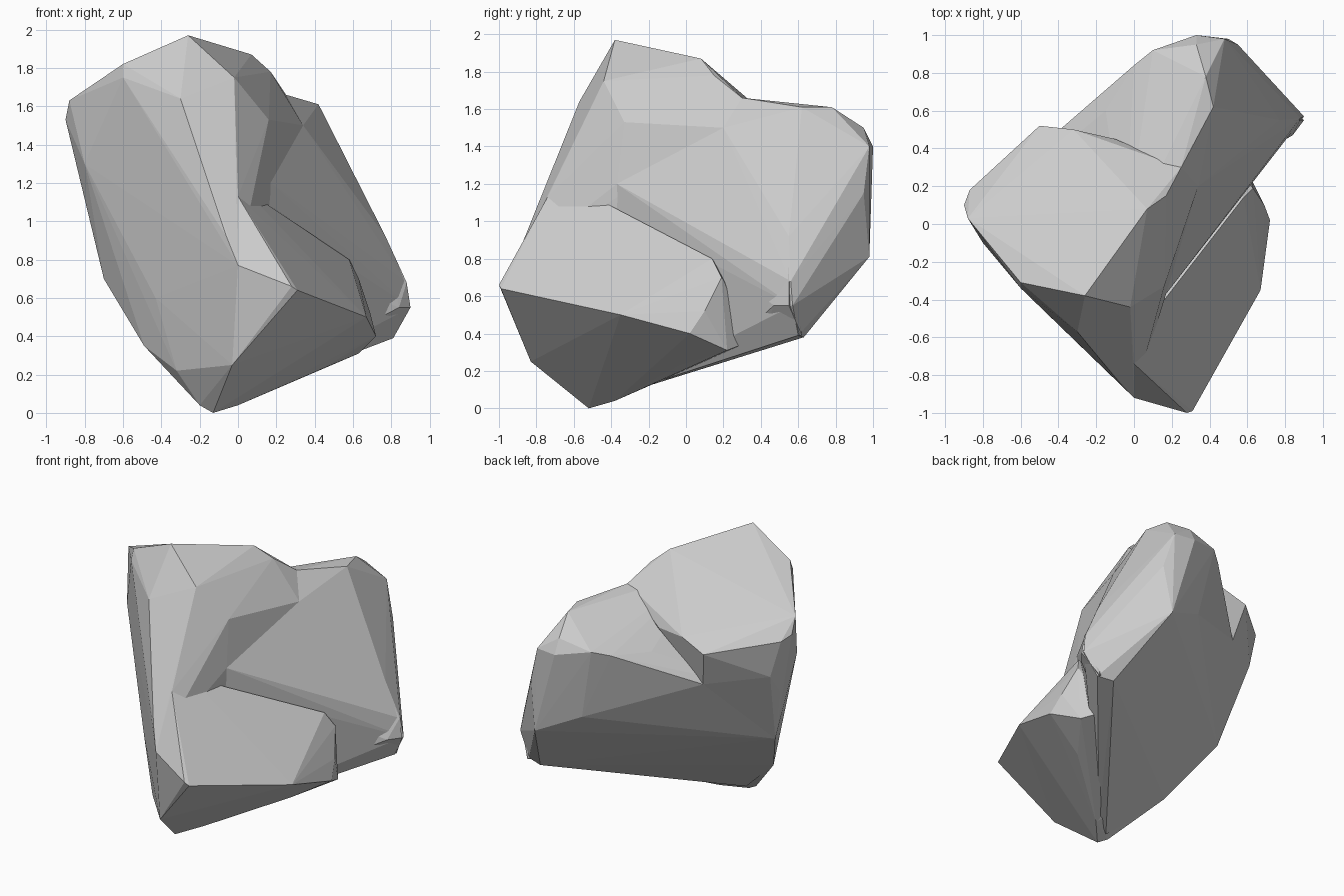
import bpy
import bmesh

# One plain stone colour
stone = bpy.data.materials.new("stone_grey")
stone.diffuse_color = (0.6, 0.6, 0.6, 1.0)


def boulder(name, points):
    """Flat-faceted convex chunk wrapped around a few corner points."""
    bm = bmesh.new()
    for p in points:
        bm.verts.new(p)
    bmesh.ops.convex_hull(bm, input=bm.verts[:])
    bmesh.ops.delete(bm, geom=[v for v in bm.verts if not v.link_faces], context='VERTS')
    bmesh.ops.recalc_face_normals(bm, faces=bm.faces[:])
    mesh = bpy.data.meshes.new(name)
    bm.to_mesh(mesh)
    bm.free()
    mesh.materials.append(stone)
    obj = bpy.data.objects.new(name, mesh)
    bpy.context.collection.objects.link(obj)
    return obj


# Tall front-left block with the flat vertical face and the peak
front_block = boulder("rock", [
    (-.90, .10, 1.53), (-.88, .03, 1.63), (-.87, .18, 1.50), (-.50, .52, 1.44),
    (-.32, .50, 1.51), (-.60, -.31, 1.82), (-.60, -.34, 1.75), (-.26, -.38, 1.97),
    (-.10, -.13, 1.91), (.07, .08, 1.87), (.17, .15, 1.78), (.25, .30, 1.66),
    (.34, .20, 1.50), (-.10, .45, 1.50), (-.30, -.57, 1.64), (-.06, -.86, .92),
    (0, -.92, .77), (0, -.74, 1.13), (-.02, -.44, 1.75), (.03, -.57, 1.17),
    (.16, -.33, 1.53), (.17, -.37, 1.20), (-.45, .45, 1.19), (-.80, .20, 1.24),
    (-.80, -.10, 1.30), (-.79, .07, 1.08), (-.70, 0, .70), (-.49, -.28, .35),
    (-.43, -.44, .60), (-.32, -.50, .22), (-.03, -.83, .25), (-.20, -.50, .04),
    (-.13, -.52, 0), (0, -.38, .04),
])

# Leaning slab reaching to the back right
back_slab = boulder("back_slab", [
    (-.05, -.10, 1.68), (.25, .30, 1.66), (.34, .20, 1.50), (.17, -.37, 1.20),
    (.04, -.52, 1.12), (.42, .62, 1.61), (.38, .78, 1.61), (.33, .85, 1.54),
    (.33, .95, 1.50), (.33, 1.0, 1.40), (.10, .92, 1.45), (0, .84, 1.42),
    (-.15, .60, 1.40), (.55, .95, 1.15), (.48, .98, 1.40), (.50, .98, .81),
    (.20, .88, .95), (-.10, .64, 1.18), (.54, .78, 1.30), (.77, .55, .92),
    (.88, .56, .68), (.90, .57, .55), (.81, .60, .39), (.70, .63, .38),
    (.40, .07, 1.05), (-.45, .45, 1.19), (-.79, .07, 1.08), (-.70, 0, .70),
    (-.49, -.28, .35), (-.15, -.46, .04), (0, -.35, .08),
])

# Pointed foot at the right end of the slab
foot = boulder("foot", [
    (.88, .55, .68), (.90, .55, .55), (.81, .62, .39), (.84, .47, .55),
    (.67, .37, .46), (.62, .40, .36), (.50, .50, .50), (.70, .52, .92),
    (.76, .55, .92), (.53, .30, .68),
])

# Lower ledge sloping out to the right, below the crack
ledge = boulder("ledge", [
    (0, -.74, 1.13), (.03, -.57, 1.17), (0, -.92, .77), (.28, -1.0, .66),
    (.31, -.99, .64), (.67, -.35, .50), (.72, .02, .40), (.69, .10, .52),
    (.63, .19, .70), (.58, .14, .80), (.38, -.15, .92), (-.03, -.83, .25),
    (-.13, -.52, 0), (0, -.38, .04), (.16, -.28, .13), (.44, -.04, .23),
    (.63, .22, .31), (.50, .35, .36), (.45, .30, .55), (.25, .10, .45),
    (.18, -.10, .90), (0, -.10, .50),
])

# Fuse the chunks into one rock
chunks = (back_slab, foot, ledge)
for chunk in chunks:
    mod = front_block.modifiers.new("fuse", 'BOOLEAN')
    mod.operation = 'UNION'
    mod.solver = 'EXACT'
    mod.object = chunk
bpy.context.view_layer.update()
graph = bpy.context.evaluated_depsgraph_get()
fused = bpy.data.meshes.new_from_object(front_block.evaluated_get(graph))
front_block.modifiers.clear()
front_block.data = fused
fused.materials.clear()
fused.materials.append(stone)
for poly in fused.polygons:
    poly.material_index = 0
    poly.use_smooth = False
for chunk in chunks:
    bpy.data.objects.remove(chunk, do_unlink=True)
